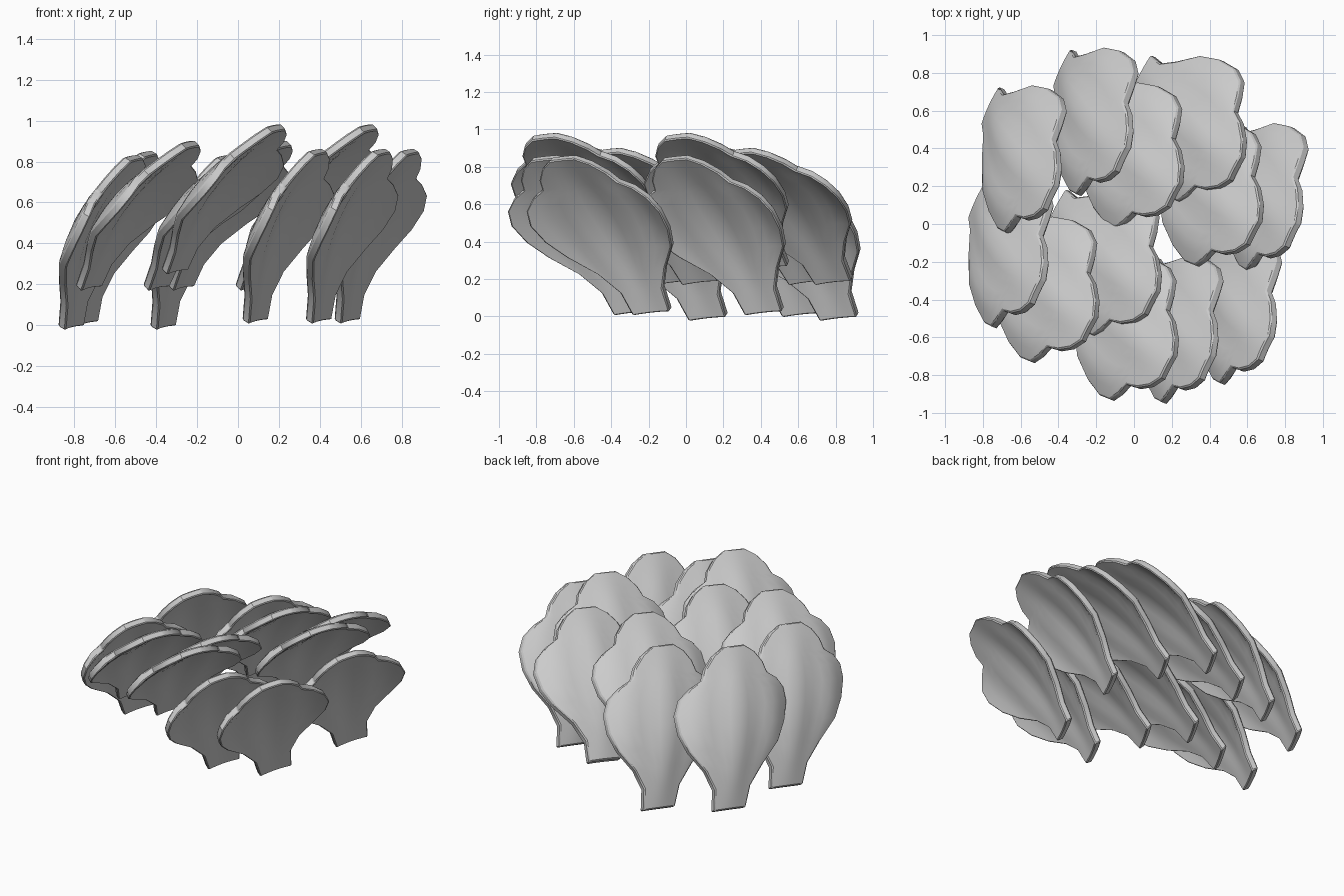
import bpy, bmesh, math
from mathutils import Vector

if "Cube" in bpy.data.objects:
    bpy.data.objects.remove(bpy.data.objects["Cube"])

# half outline of one scale: (distance along length, half width)
OUTLINE = [(0, .11), (.13, .125), (.25, .2), (.38, .31), (.5, .365), (.62, .385), (.71, .36),
           (.77, .30), (.81, .225), (.88, .2), (.95, .145), (1.0, .07)]
COLS = 12


def bulge(v, u):
    # lengthwise bow, rolled sides and soft flutes
    s = abs(u) / .38
    return .09 * math.sin(math.pi * v) - .09 * s ** 2 + .009 * math.cos(s * 9) * math.sin(math.pi * v)


def make_scale(name, base, length, width):
    base, L, W = Vector(base), Vector(length), Vector(width).normalized()
    N = L.cross(W).normalized()
    bm = bmesh.new()
    layers = []
    for inner in (False, True):
        grid = []
        for v, h in OUTLINE:
            row = []
            for i in range(COLS + 1):
                u = h * (2 * i / COLS - 1)
                n = bulge(v, u)
                if inner:
                    n = n - .045 - .02 * math.sin(math.pi * v) * (1 - (u / h) ** 2)
                row.append(bm.verts.new(base + L * v + W * u + N * n))
            grid.append(row)
        layers.append(grid)
    # outer and inner skins
    R = len(OUTLINE)
    for g in layers:
        for r in range(R - 1):
            for c in range(COLS):
                bm.faces.new((g[r][c], g[r][c + 1], g[r + 1][c + 1], g[r + 1][c]))
    # rim wall
    loops = [[g[0][c] for c in range(COLS)] + [g[r][COLS] for r in range(R - 1)]
             + [g[R - 1][c] for c in range(COLS, 0, -1)] + [g[r][0] for r in range(R - 1, 0, -1)]
             for g in layers]
    a, b = loops
    for i in range(len(a)):
        j = (i + 1) % len(a)
        bm.faces.new((a[i], a[j], b[j], b[i]))
    bmesh.ops.recalc_face_normals(bm, faces=bm.faces)
    me = bpy.data.meshes.new(name)
    bm.to_mesh(me)
    bm.free()
    ob = bpy.data.objects.new(name, me)
    bpy.context.collection.objects.link(ob)
    bev = ob.modifiers.new("rim", 'BEVEL')
    bev.width, bev.segments = .012, 1
    bev.limit_method, bev.angle_limit = 'ANGLE', math.radians(50)
    bpy.ops.object.select_all(action='DESELECT')
    ob.select_set(True)
    bpy.context.view_layer.objects.active = ob
    bpy.ops.object.shade_smooth_by_angle(angle=math.radians(35))


# steep lower scales
LOW = [(0, 0, 0), (-.76, 1.0, -.03), (-1.14, .8, -.01), (-1.21, .3, -.03), (.14, .6, 0), (-.31, -.1, 0)]
for k, (x, y, z) in enumerate(LOW):
    make_scale(f"lower_scale_{k + 1}", (.37 + x, -.17 + y, .04 + z), (.31, -.48, .82), (.42, .9, .1))

# flatter raised scales, two repeated groups of three
HIGH = [(0, 0, 0), (-.42, .2, -.08), (-.09, .34, -.08)]
for g in range(2):
    for k, (x, y, z) in enumerate(HIGH):
        make_scale(f"upper_scale_{g * 3 + k + 1}", (.12 + x - .45 * g, .46 + y - .71 * g, .29 + z),
                   (.5, -.5, .69), (.46, .88, .1))
